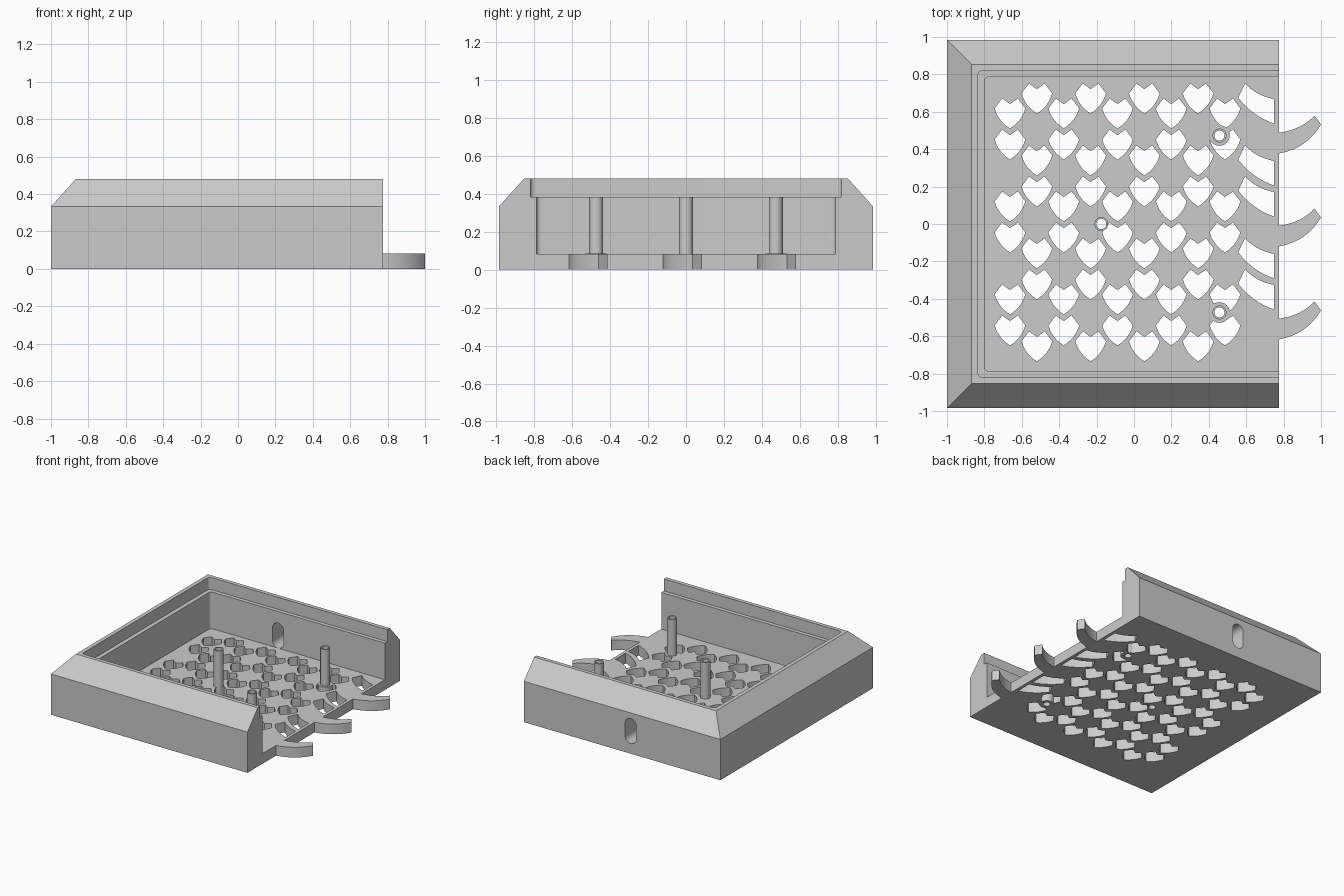
import bpy
import bmesh
import math
from mathutils import Matrix, Vector

if "Cube" in bpy.data.objects:
    bpy.data.objects.remove(bpy.data.objects["Cube"], do_unlink=True)

grey = bpy.data.materials.new("light_grey")
grey.use_nodes = True
GREY = (0.6, 0.6, 0.6, 1)
grey.diffuse_color = GREY
grey.node_tree.nodes["Principled BSDF"].inputs["Base Color"].default_value = GREY

WIDTH, END = 0.985, 0.775
FLOOR, LEDGE, SHOULDER, TOP = 0.083, 0.382, 0.333, 0.48
PITCH = 0.497


def finish(name, bm):
    bmesh.ops.recalc_face_normals(bm, faces=bm.faces)
    mesh = bpy.data.meshes.new(name)
    bm.to_mesh(mesh)
    bm.free()
    mesh.materials.append(grey)
    obj = bpy.data.objects.new(name, mesh)
    bpy.context.collection.objects.link(obj)
    return obj


def loft(bm, rings, closed=False):
    """Skin rings of 3D points; cap the ends unless the loop is closed."""
    loops = [[bm.verts.new(p) for p in ring] for ring in rings]
    pairs = list(zip(loops, loops[1:]))
    if closed:
        pairs.append((loops[-1], loops[0]))
    else:
        bm.faces.new(loops[0])
        bm.faces.new(loops[-1])
    for low, high in pairs:
        for i in range(len(low)):
            j = (i + 1) % len(low)
            bm.faces.new((low[i], low[j], high[j], high[i]))


def prisms(name, outlines, z0, z1):
    bm = bmesh.new()
    for pts in outlines:
        loft(bm, [[(x, y, z) for x, y in pts] for z in (z0, z1)])
    return finish(name, bm)


def bend(a, c, b, n=8):
    """Points of a quadratic curve from a to b, pulled towards c."""
    a, c, b = Vector(a), Vector(c), Vector(b)
    return [tuple(a * (1 - t) ** 2 + c * 2 * t * (1 - t) + b * t * t)
            for t in (i / n for i in range(n + 1))]


def circle(cx, cy, r, n=32):
    return [(cx + r * math.cos(math.tau * i / n), cy + r * math.sin(math.tau * i / n))
            for i in range(n)]


def shift(pts, dx, dy):
    return [(x + dx, y + dy) for x, y in pts]


def tube(name, x, y, outer, inner, z0, z1):
    bm = bmesh.new()
    profile = ((outer, z0), (outer, z1), (inner, z1), (inner, z0))
    loft(bm, [[(px, py, z) for px, py in circle(x, y, r)] for r, z in profile], True)
    return finish(name, bm)


def smooth(obj):
    bpy.ops.object.select_all(action="DESELECT")
    bpy.context.view_layer.objects.active = obj
    obj.select_set(True)
    bpy.ops.object.shade_smooth_by_angle(angle=math.radians(30))


def cut(obj, cutter):
    mod = obj.modifiers.new("cut", "BOOLEAN")
    mod.operation = "DIFFERENCE"
    mod.solver = "EXACT"
    mod.object = cutter
    bpy.context.view_layer.objects.active = obj
    bpy.ops.object.modifier_apply(modifier=mod.name)
    bpy.data.objects.remove(cutter, do_unlink=True)


def tray_outline(left, half, r=0.03):
    """Rectangle running out of the open end, rounded at the closed end."""
    top = bend((left + r, half), (left, half), (left, half - r), 6)
    return [(1.2, half)] + top + [(x, -y) for x, y in reversed(top)] + [(1.2, -half)]


# Case with chamfered rim, open on one side
def rim(left, half, z):
    return [(left, -half, z), (END, -half, z), (END, half, z), (left, half, z)]


bm = bmesh.new()
loft(bm, [rim(-1, WIDTH, 0), rim(-1, WIDTH, SHOULDER), rim(-0.868, 0.852, TOP)])
case = finish("case", bm)
cut(case, prisms("cavity_cutter", [tray_outline(-0.80, 0.788)], FLOOR, 0.7))
cut(case, prisms("ledge_cutter", [tray_outline(-0.835, 0.82)], LEDGE, 0.7))

# Cable slot through the back wall
r, half_len = 0.05, 0.052
slot = [(-0.19 + r * math.cos(a), 0.185 + math.copysign(half_len, math.sin(a)) + r * math.sin(a))
        for a in (math.tau * (i + 0.5) / 32 for i in range(32))]
cutter = prisms("slot_cutter", [slot], -1.1, -0.75)
cutter.data.transform(Matrix.Rotation(math.pi / 2, 4, "X"))
cut(case, cutter)

# Heart-shaped vents in staggered columns
side = bend((0.082, -0.053), (0.062, -0.122), (0, -0.16), 6)
right_half = [(0.042, 0)] + side
heart = [(0, -0.03)] + right_half + [(-x, y) for x, y in reversed(right_half[:-1])]
even_rows = [y - PITCH * k for k in range(3) for y in (0.671, 0.505)]
odd_rows = [y - PITCH * k for k in range(3) for y in (0.751, 0.42)]
vents = [shift(heart, -0.663 + 0.1437 * col, y)
         for col in range(9) for y in (odd_rows if col % 2 else even_rows)]

# Swept vents beside the open edge
swept = bend((0, 0), (0.06, -0.065), (0.155, -0.083))
swept += bend((0.155, -0.214), (0.04, -0.175), (-0.037, -0.075))
vents += [shift(swept, 0.594, y) for y in odd_rows[:-1]]
cut(case, prisms("vent_cutter", vents, -0.1, 0.2))

# Hollow posts, two of them on solid pads
posts = {"centre_post": (-0.175, 0), "back_post": (0.457, 0.473), "front_post": (0.457, -0.473)}
bores = [circle(x, y, 0.027) for x, y in posts.values()]
cut(case, prisms("bore_cutter", bores, -0.1, 0.2))
smooth(case)
for name, (x, y) in posts.items():
    smooth(tube(name, x, y, 0.037, 0.027, 0.02, LEDGE))
    if y:
        smooth(tube(name + "_pad", x, y, 0.055, 0.027, 0.0005, FLOOR + 0.0005))

# Curved hooks along the open edge
hook = [(0.76, 0.488)] + bend((0.775, 0.488), (0.898, 0.505), (0.965, 0.58))
hook += bend((1, 0.532), (0.925, 0.404), (0.775, 0.377)) + [(0.76, 0.377)]
for k, name in enumerate(("back_hook", "middle_hook", "front_hook")):
    smooth(prisms(name, [shift(hook, 0, -PITCH * k)], 0, FLOOR))
